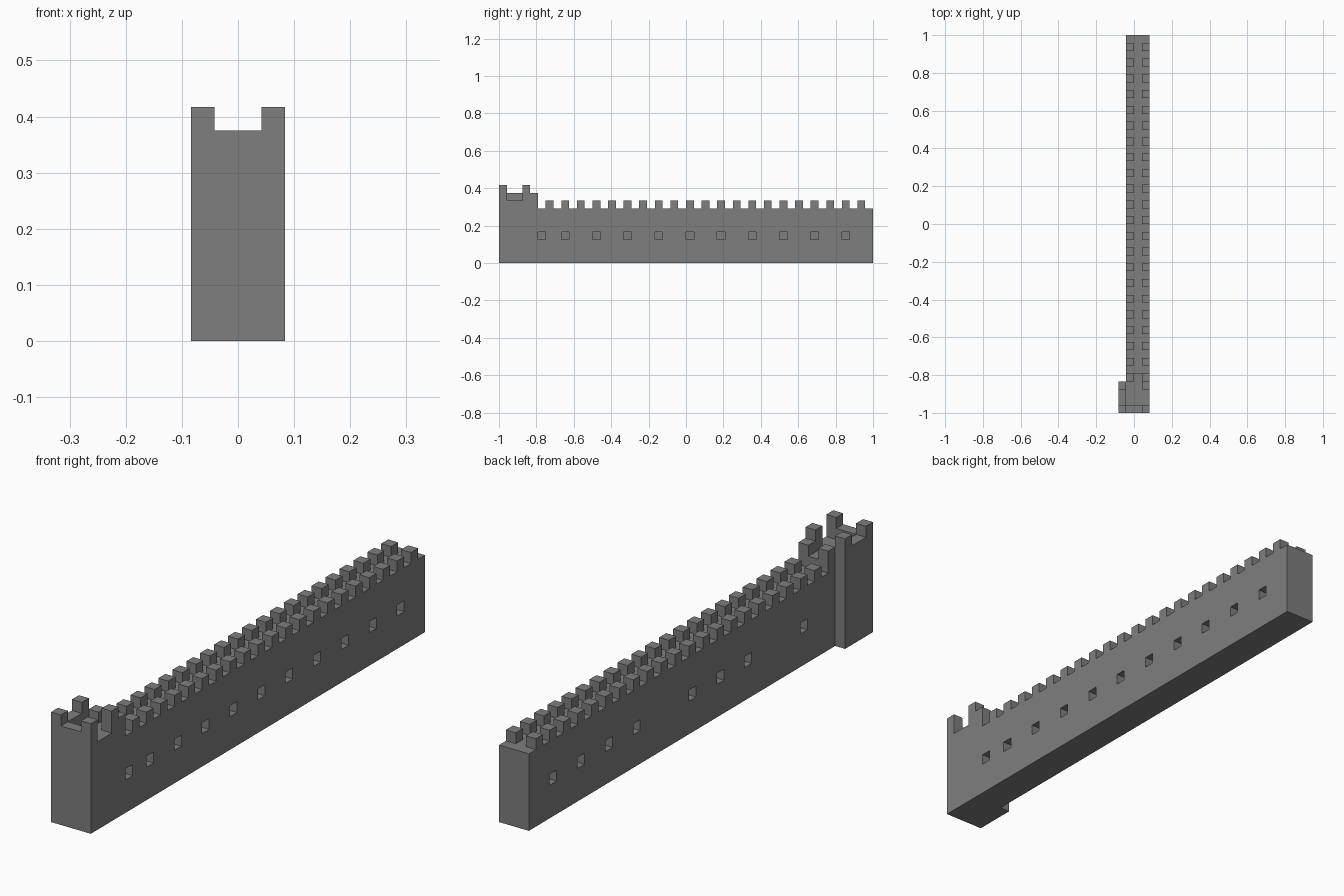
import bpy
import bmesh
from mathutils import Vector

cube = bpy.data.objects.get("Cube")
if cube:
    bpy.data.objects.remove(cube, do_unlink=True)

U = 1 / 24  # one stone block

stone = bpy.data.materials.new("grey stone")
stone.use_nodes = True
colour = (0.21, 0.21, 0.21, 1)
stone.diffuse_color = colour
stone.node_tree.nodes["Principled BSDF"].inputs["Base Color"].default_value = colour


def blocks(x, y, z):
    """All stone blocks inside a box, given as (low, high) pairs."""
    return {(i, j, k) for i in range(*x) for j in range(*y) for k in range(*z)}


# Long wall, three blocks thick
wall = blocks((-1, 2), (-19, 24), (0, 7))

# Window recesses, one block deep on each face
right_windows = [-19] + list(range(-16, 21, 4))
left_windows = [y for y in range(-16, 21, 4) if y not in (-12, 4)]
for x, rows in ((1, right_windows), (-1, left_windows)):
    for y in rows:
        wall.discard((x, y, 3))

# Battlements along both edges of the walkway
battlements = set()
for y in range(-18, 23, 2):
    battlements |= {(-1, y, 7), (1, y, 7)}

# End tower with a raised deck and a side buttress
tower = blocks((-1, 2), (-24, -19), (0, 8))
tower |= blocks((-2, -1), (-24, -20), (0, 9))
tower |= blocks((-1, 2), (-24, -23), (8, 9))

# Tower corner posts and the two lower gate posts
for x, y in ((-2, -24), (1, -24), (-2, -21), (1, -21)):
    tower |= blocks((x, x + 1), (y, y + 1), (8, 10))
tower |= {(-1, -20, 8), (1, -20, 8)}

parts = {"wall_with_battlements": wall | battlements, "end_tower": tower}
solid = wall | battlements | tower
AXES = [Vector(a) for a in ((1, 0, 0), (0, 1, 0), (0, 0, 1))]


def build(name, cells):
    """Skin the blocks, leaving out faces buried in the stonework."""
    bm = bmesh.new()
    for cell in sorted(cells):
        centre = Vector(cell) + Vector((0.5, 0.5, 0.5))
        for n, axis in enumerate(AXES):
            for side in (1, -1):
                normal = axis * side
                if tuple(int(c) for c in Vector(cell) + normal) in solid:
                    continue
                u, v = AXES[(n + 1) % 3] / 2, AXES[(n + 2) % 3] * side / 2
                mid = centre + normal / 2
                corners = (mid - u - v, mid + u - v, mid + u + v, mid - u + v)
                bm.faces.new([bm.verts.new(c * U) for c in corners])
    bmesh.ops.remove_doubles(bm, verts=bm.verts, dist=U / 100)
    bmesh.ops.dissolve_limit(bm, angle_limit=0.02, verts=bm.verts, edges=bm.edges)
    mesh = bpy.data.meshes.new(name)
    bm.to_mesh(mesh)
    bm.free()
    mesh.materials.append(stone)
    bpy.context.collection.objects.link(bpy.data.objects.new(name, mesh))


for name, cells in parts.items():
    build(name, cells)
